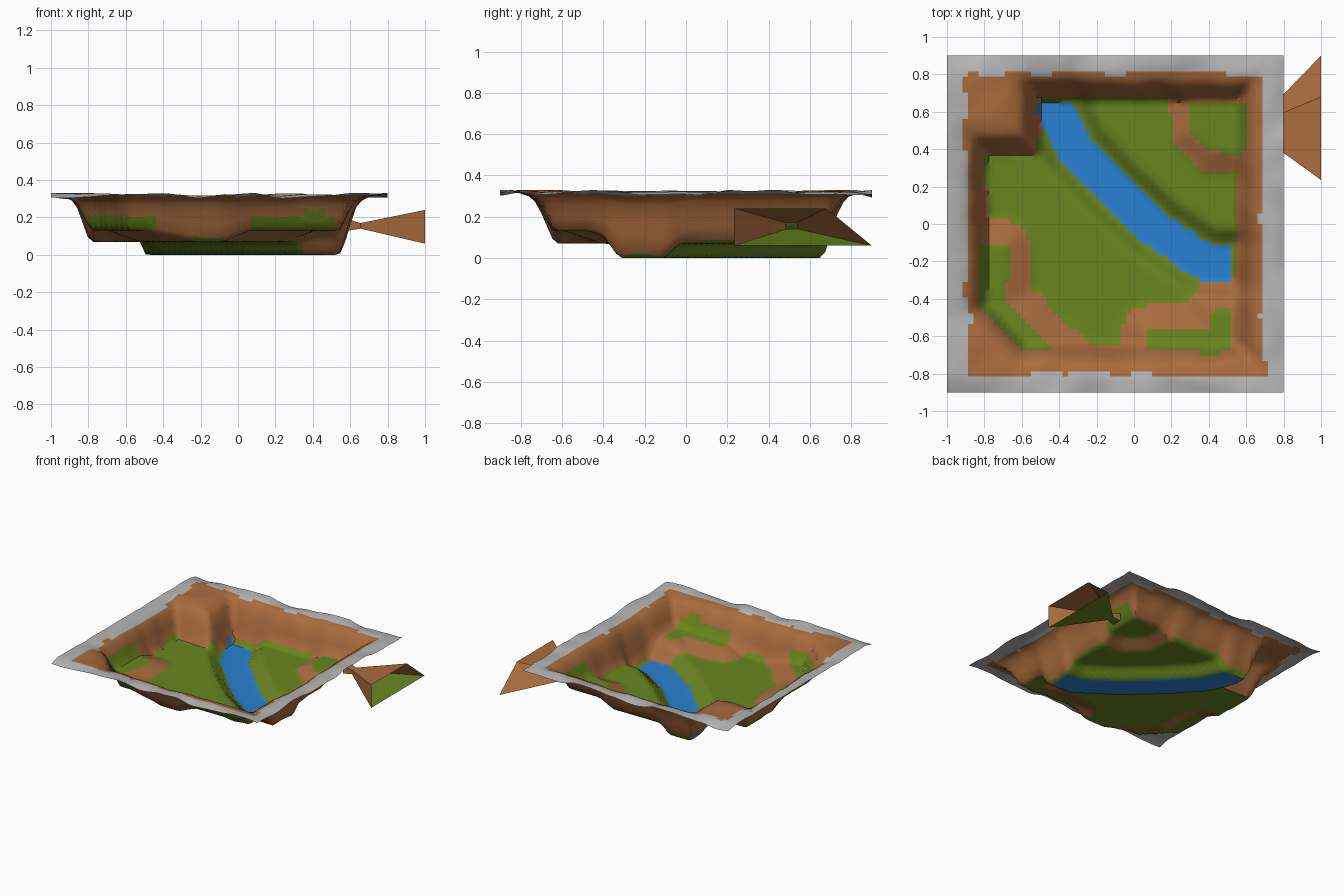
import bpy, bmesh, math
from mathutils import Vector, noise

if "Cube" in bpy.data.objects:
    bpy.data.objects.remove(bpy.data.objects["Cube"])

N = 64  # cells per side


def material(name, rgb):
    m = bpy.data.materials.new(name)
    m.diffuse_color = (*rgb, 1)
    m.use_nodes = True
    m.node_tree.nodes["Principled BSDF"].inputs["Base Color"].default_value = m.diffuse_color
    return m


ROCK, GRASS, WATER, STONE = range(4)
MATS = [material("earth", (0.40, 0.15, 0.047)), material("grass", (0.14, 0.235, 0.014)),
        material("water", (0.023, 0.22, 0.65)), material("stone", (0.46, 0.46, 0.46))]

RIVER = [(-0.44, 0.8), (-0.41, 0.6), (-0.31, 0.4), (-0.12, 0.19), (0.12, -0.03), (0.38, -0.205), (0.7, -0.22)]
WALL = [(0, 0), (0.02, 0.1), (0.05, 0.42), (0.085, 0.76), (0.125, 0.9), (0.2, 0.98), (0.3, 1)]


def wobble(x, y, f, seed=0.0):
    return noise.noise(Vector((x * f, y * f, seed)))


def lerp_table(table, v):
    for (a, p), (b, q) in zip(table, table[1:]):
        if v <= b:
            return p + (q - p) * (v - a) / (b - a)
    return table[-1][1]


def seg_dist(x, y, path):
    best, p = 9, Vector((x, y))
    for a, b in zip(path, path[1:]):
        a, b = Vector(a), Vector(b)
        t = max(0, min(1, (p - a).dot(b - a) / (b - a).length_squared))
        best = min(best, (p - a - (b - a) * t).length)
    return best


def box_dist(x, y, x0, x1, y0, y1):
    return math.hypot(max(x0 - x, 0, x - x1), max(y0 - y, 0, y - y1))


def basin(x, y):
    """Distance inside the foot of the cliffs (negative on cliffs and rim)."""
    s = min(x + 0.775, 0.535 - x, 0.655 - y, y + 0.63, (x + y + 1.2) * 0.707,
            max(x + 0.49, 0.36 - y))
    return s + 0.016 * wobble(x, y, 6) * (1 if s < 0.05 else 0)


def terrace(x, y):
    """0 on the plain, 1 on the raised corner terraces."""
    j = 0.03 * wobble(x, y, 5, 4)
    d = min(max(box_dist(x, y, 0.32, 2, 0.4, 2), (0.82 - x - y) * 0.707) / 0.13,
            box_dist(x, y, 0.08, 2, -2, -0.59) / 0.16,
            box_dist(x, y, 0.42, 2, -2, -0.48) / 0.16,
            box_dist(x, y, -2, -0.69, -2, -0.13) / 0.15,
            max(0, (x + y + 1.13) * 0.707) / 0.17)
    return max(0, min(1, 1.08 - d - j * 4))


def river_dist(x, y):
    return seg_dist(x, y, RIVER) - 0.095


def height(x, y):
    bank = max(0, min(1, river_dist(x, y) / 0.1))
    base = 0.07 * bank * bank * (3 - 2 * bank) + 0.06 * terrace(x, y) * bank
    s = basin(x, y)
    if s >= 0:
        return base
    w = lerp_table(WALL, -s)
    z = base * (1 - w) + 0.328 * w
    # worn outer rim, dipping toward the front, back and right borders
    e = min(0.8 - x, 0.9 - abs(y))
    z -= max(0, 1 - e / 0.09) * 0.04 * max(0, 0.2 + wobble(x, y, 4, 2))
    return min(0.33, z + 0.008 * w * wobble(x, y, 7, 8))


def surface(x, y):
    j = 0.04 * wobble(x, y, 7, 6)
    s, t, r = basin(x, y), terrace(x, y), river_dist(x, y)
    if min(x + 0.89, 0.69 - x, y + 0.805, 0.805 - y) < j:
        return STONE
    if s > -0.02 and r < 0.005 and x < 0.53 and y < 0.655:
        return WATER
    if t > 0.95 and s > -0.055 and x < (0.53 if y < 0 else 0.62) and (y < -0.1 or y < 0.66):
        return GRASS
    if t < 0.12 and s > -0.012 and not (x > 0.36 and y < -0.28):
        return GRASS
    return ROCK


# Valley terrain: basin with river, terraces, cliffs and stone rim
bm = bmesh.new()
step = 1.8 / N
grid = []
for i in range(N + 1):
    row = []
    for k in range(N + 1):
        x, y = -1 + i * step, -0.9 + k * step
        row.append(bm.verts.new((x, y, height(x, y))))
    grid.append(row)
for i in range(N):
    for k in range(N):
        cx, cy = -1 + (i + 0.5) * step, -0.9 + (k + 0.5) * step
        f = bm.faces.new((grid[i][k], grid[i + 1][k], grid[i + 1][k + 1], grid[i][k + 1]))
        f.material_index = surface(cx, cy)
        f.smooth = True
lowest = min(v.co.z for v in bm.verts)
for v in bm.verts:
    v.co.z -= lowest


def finish(bm, name):
    me = bpy.data.meshes.new(name)
    bm.to_mesh(me)
    bm.free()
    for m in MATS:
        me.materials.append(m)
    ob = bpy.data.objects.new(name, me)
    bpy.context.collection.objects.link(ob)
    return ob


terrain = finish(bm, "valley_terrain")
bpy.context.view_layer.objects.active = terrain
terrain.select_set(True)
bpy.ops.object.shade_smooth_by_angle(angle=math.radians(50))

# Cave passage: pinched tunnel flaring out to an open mouth, with a grass floor
bm = bmesh.new()
# each ring: x, floor y range, floor z, ceiling y range, ceiling z
RINGS = [(0.59, 0.47, 0.55, 0.13, 0.47, 0.55, 0.19),
         (0.655, 0.485, 0.545, 0.14, 0.485, 0.535, 0.17),
         (1.0, 0.235, 0.9, 0.06, 0.235, 0.68, 0.24)]
loops = [[bm.verts.new(p) for p in ((x, a, z), (x, b, z), (x, d, h), (x, c, h))]
         for x, a, b, z, c, d, h in RINGS]
for p, q in zip(loops, loops[1:]):
    for i in range(4):
        n = (i + 1) % 4
        f = bm.faces.new((p[i], q[i], q[n], p[n]))
        f.material_index = GRASS if i == 0 else ROCK
finish(bm, "cave_passage")
